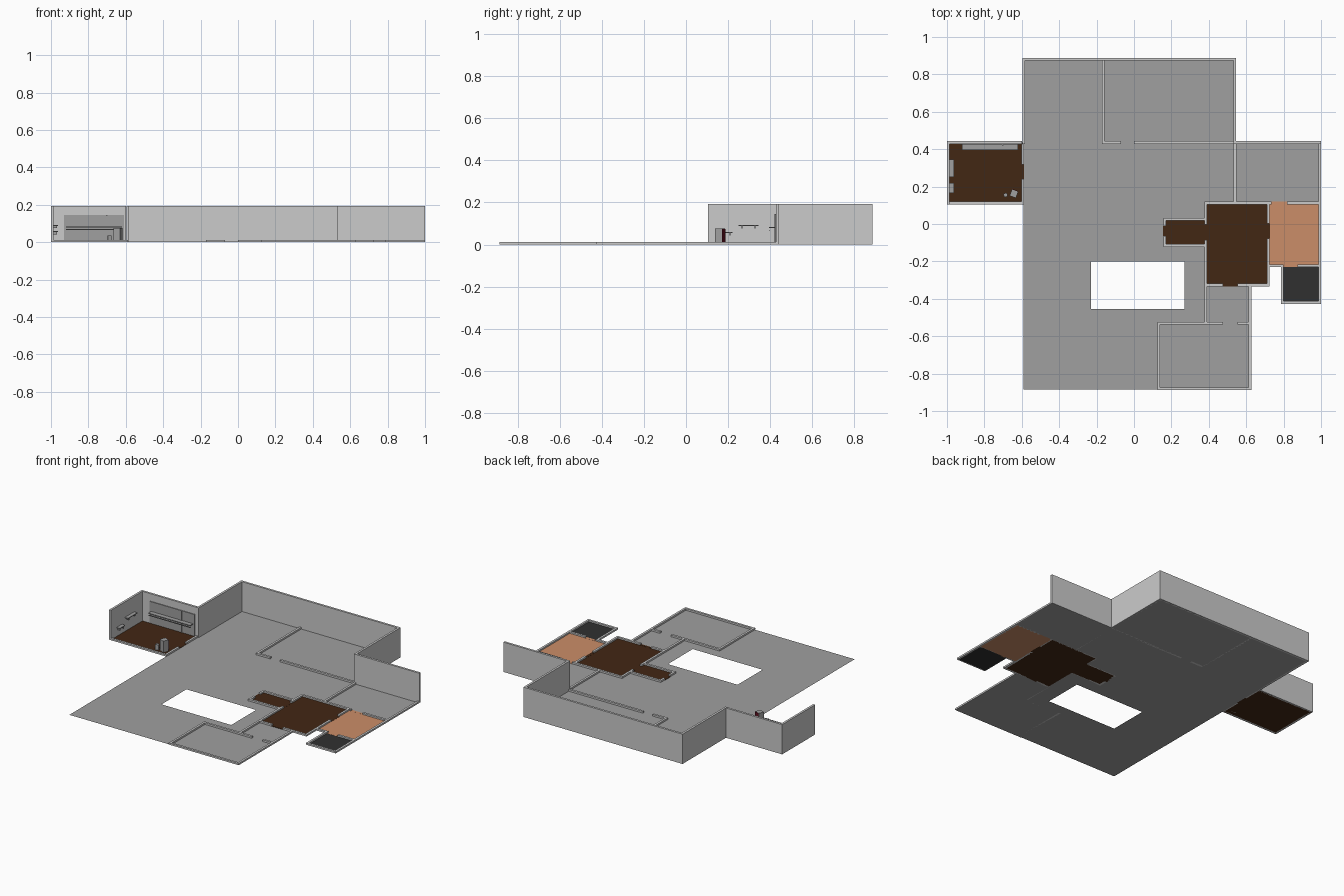
import bpy, bmesh
from math import radians
from mathutils import Matrix

T, LOW, TALL = 0.014, 0.011, 0.193    # wall thickness, cut-away height, full height


def material(name, rgb):
    m = bpy.data.materials.new(name)
    m.diffuse_color = (*rgb, 1)
    return m


GREY = material("floor_grey", (0.35, 0.35, 0.35))
BROWN = material("dark_wood", (0.055, 0.02, 0.007))
TAN = material("tan_tile", (0.6, 0.27, 0.14))
BLACK = material("black_tile", (0.03, 0.03, 0.03))
RED = material("dark_red", (0.12, 0.005, 0.015))


def boxes(name, items, mat=None, turn=0, at=(0, 0)):
    """One object from boxes (x0, x1, y0, y1, z0, z1)."""
    bm = bmesh.new()
    for x0, x1, y0, y1, z0, z1 in items:
        m = Matrix.Translation(((x0 + x1) / 2, (y0 + y1) / 2, (z0 + z1) / 2))
        m = m @ Matrix.Diagonal((x1 - x0, y1 - y0, z1 - z0, 1))
        bmesh.ops.create_cube(bm, size=1, matrix=m)
    me = bpy.data.meshes.new(name)
    bm.to_mesh(me)
    bm.free()
    ob = bpy.data.objects.new(name, me)
    bpy.context.collection.objects.link(ob)
    ob.rotation_euler.z = radians(turn)
    ob.location = (*at, 0)
    if mat:
        me.materials.append(mat)
    return ob


def walls(name, lines, h=LOW):
    """Walls along centre lines (x0, y0, x1, y1)."""
    t = T / 2
    boxes(name, [(min(a, c) - t, max(a, c) + t, min(b, d) - t, max(b, d) + t, 0, h)
                 for a, b, c, d in lines], None)


def floor(name, rects, mat):
    """Thin room floor with door thresholds (x0, x1, y0, y1)."""
    boxes(name, [(*r, 0.0, 0.0015 + 0.0003 * i) for i, r in enumerate(rects)], mat)


# Main floor: filled outline with the rectangular opening
outline = [(-.59, -.885), (.625, -.885), (.625, -.326), (.383, -.326), (.383, -.115),
           (.165, -.115), (.165, .026), (.383, .026), (.383, .112), (.995, .112),
           (.995, .44), (.54, .44), (.54, .885), (-.59, .885)]
opening = [(-.23, -.455), (-.23, -.2), (.27, -.2), (.27, -.455)]
cu = bpy.data.curves.new("main_floor", 'CURVE')
cu.dimensions = '2D'
cu.fill_mode = 'BOTH'
for pts in (outline, opening):
    s = cu.splines.new('POLY')
    s.points.add(len(pts) - 1)
    for p, (x, y) in zip(s.points, pts):
        p.co = (x, y, 0, 1)
    s.use_cyclic_u = True
cu.materials.append(GREY)
main = bpy.data.objects.new("main_floor", cu)
bpy.context.collection.objects.link(main)
bpy.context.view_layer.objects.active = main
main.select_set(True)
bpy.ops.object.convert(target='MESH')

# Coloured room floors, each with its doorway thresholds
floor("office_floor", [(-.993, -.597, .112, .436), (-.60, -.588, .24, .317)], BROWN)
floor("hall_floor", [(.383, .718, -.322, .11), (.374, .39, -.085, -.01),
                     (.71, .728, -.077, .003), (.475, .553, -.334, -.32)], BROWN)
floor("entry_floor", [(.168, .383, -.112, .023), (.155, .17, -.065, -.012)], BROWN)
floor("tiled_room_floor", [(.723, .99, -.222, .112), (.735, .818, .105, .121),
                           (.80, .875, -.231, -.215)], TAN)
floor("small_room_floor", [(.79, .99, -.42, -.224)], BLACK)

# Full-height outer walls
walls("tall_walls", [(-.993, .112, -.993, .436), (-.98, .436, -.605, .436),
                     (-.59, .436, -.59, .867), (-.59, .881, .538, .881),
                     (.538, .45, .538, .867), (.538, .436, .993, .436)], TALL)

# Cut-away low walls
walls("office_low_walls", [(-.979, .112, -.595, .112), (-.595, .112, -.595, .233),
                           (-.595, .324, -.595, .422)])
walls("upper_room_walls", [(-.165, .436, -.165, .867), (-.151, .436, -.077, .436),
                           (.007, .436, .524, .436), (.54, .126, .54, .422)])
walls("hall_walls", [(.383, .112, .728, .112), (.383, .003, .383, .098),
                     (.383, -.516, .383, -.092), (.718, .01, .718, .098),
                     (.718, -.326, .718, -.084), (.397, -.326, .468, -.326),
                     (.56, -.326, .704, -.326)])
walls("entry_walls", [(.165, .026, .369, .026), (.165, -.115, .369, -.115),
                      (.165, -.005, .165, .012), (.165, -.101, .165, -.072)])
walls("tiled_room_walls", [(.825, .112, .979, .112), (.993, -.42, .993, .422),
                           (.732, -.224, .793, -.224), (.882, -.224, .979, -.224)])
walls("small_room_walls", [(.793, -.42, .793, -.238), (.807, -.42, .979, -.42)])
walls("lower_room_walls", [(.132, -.867, .132, -.53), (.146, -.53, .468, -.53),
                           (.56, -.53, .606, -.53), (.62, -.867, .62, -.34),
                           (.132, -.881, .62, -.881)])

# Office back wall: dark panel, its upright and the long shelf
boxes("wall_panel", [(-.93, -.61, .424, .43, .004, .145)], GREY)
boxes("panel_upright", [(-.705, -.699, .42, .425, .004, .145)], GREY)
boxes("long_shelf", [(-.92, -.62, .395, .425, .078, .083),
                     (-.92, -.62, .395, .399, .066, .07)], GREY)

# Left wall shelves: board with two brackets
for i, (y0, y1, z) in enumerate([(.25, .345, .088), (.165, .22, .055)]):
    d = (y1 - y0) * .15
    boxes(f"side_shelf_{i + 1}", [(-.987, -.963, y0, y1, z, z + .005)] +
          [(-.987, -.967, y, y + .004, z - .013, z) for y in (y0 + d, y1 - d - .004)], GREY)

# Turned cabinet with a dark red front, and a small bin
spot = (-.642, .162)
boxes("cabinet", [(-.018, .018, -.018, .018, 0, .075)], GREY, -22, spot)
boxes("cabinet_front", [(-.017, .017, .018, .0205, .012, .074)], RED, -22, spot)
boxes("bin", [(-.01, .01, -.01, .01, 0, .036)], GREY, 12, (-.687, .155))
